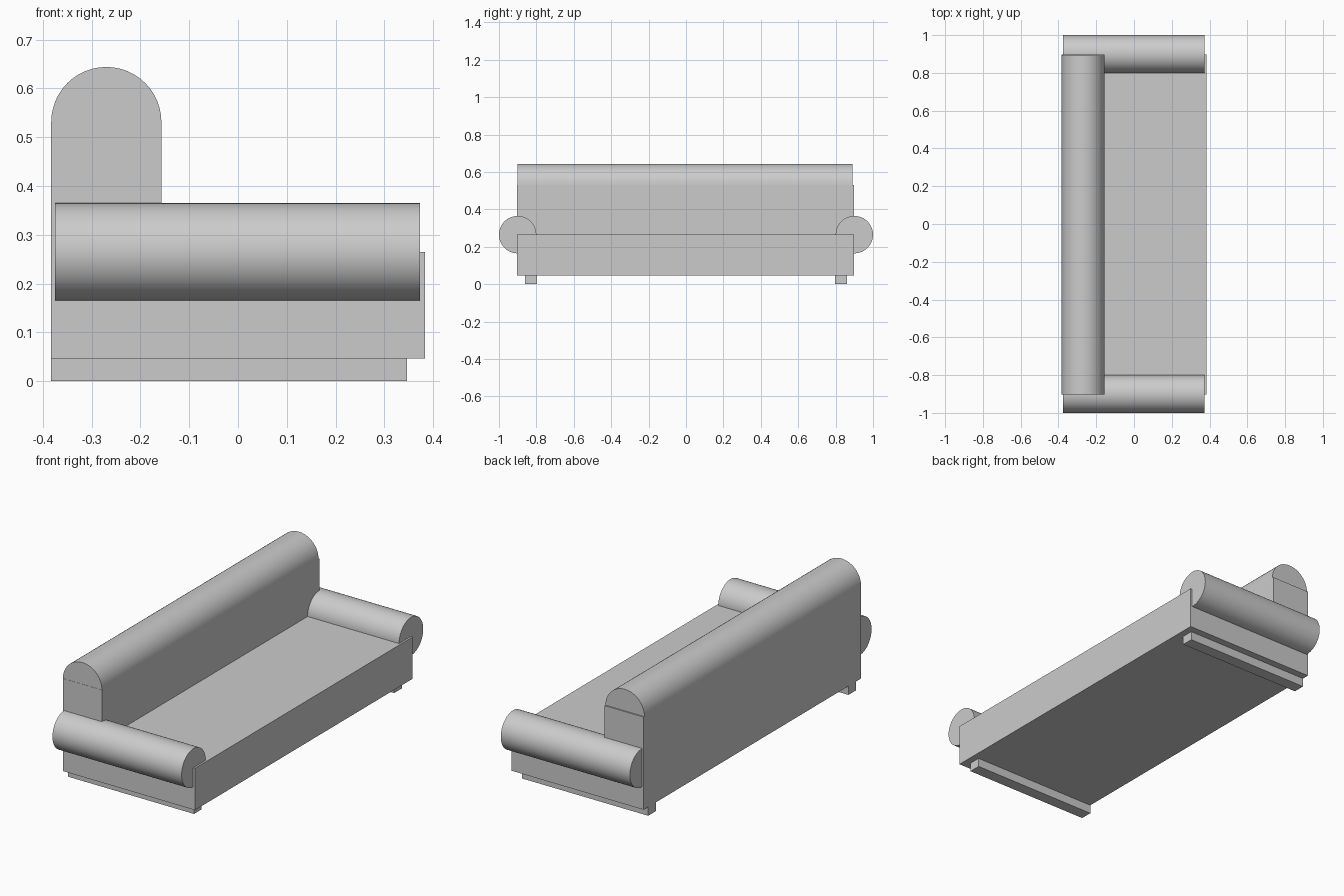
import bpy
import math

cube = bpy.data.objects.get("Cube")
if cube:
    bpy.data.objects.remove(cube, do_unlink=True)

# One upholstery colour
grey = bpy.data.materials.new("light grey")
grey.use_nodes = True
grey.diffuse_color = (0.6, 0.6, 0.6, 1)
grey.node_tree.nodes["Principled BSDF"].inputs["Base Color"].default_value = grey.diffuse_color


def extrude(name, outline, axis, start, end, smooth=False):
    """Prism from a 2D outline: (x, z) along y, or (y, z) along x."""
    def place(p, d):
        return (p[0], d, p[1]) if axis == "y" else (d, p[0], p[1])
    n = len(outline)
    verts = [place(p, d) for d in (start, end) for p in outline]
    faces = [tuple(range(n)), tuple(range(2 * n - 1, n - 1, -1))]
    faces += [(i, i + n, (i + 1) % n + n, (i + 1) % n) for i in range(n)]
    if axis == "x":
        faces = [f[::-1] for f in faces]
    mesh = bpy.data.meshes.new(name)
    mesh.from_pydata(verts, [], faces)
    mesh.materials.append(grey)
    obj = bpy.data.objects.new(name, mesh)
    bpy.context.collection.objects.link(obj)
    if smooth:
        bpy.ops.object.select_all(action="DESELECT")
        obj.select_set(True)
        bpy.context.view_layer.objects.active = obj
        bpy.ops.object.shade_smooth_by_angle(angle=math.radians(30))
    return obj


def rect(a0, a1, z0, z1):
    return [(a0, z0), (a1, z0), (a1, z1), (a0, z1)]


def arc(a, z, r, sweep, steps):
    return [(a + r * math.cos(sweep * i / steps), z + r * math.sin(sweep * i / steps))
            for i in range(steps)]


# Seat base and backrest
extrude("seat_base", rect(-0.383, 0.383, 0.046, 0.265), "y", -0.903, 0.898)
extrude("backrest", rect(-0.383, -0.157, 0.265, 0.531), "y", -0.903, 0.898)

# Half-round roll along the top of the backrest
roll = arc(-0.27, 0.531, 0.113, math.pi, 24) + [(-0.383, 0.531)]
extrude("backrest_roll", roll, "y", -0.902, 0.891, smooth=True)

# Round arms and long feet at both ends
for side, s in (("right", -1), ("left", 1)):
    extrude(side + "_arm", arc(s * 0.9, 0.265, 0.1, math.tau, 48), "x", -0.375, 0.373, smooth=True)
    y0, y1 = sorted((s * 0.797, s * 0.86))
    extrude(side + "_foot", rect(y0, y1, 0, 0.046), "x", -0.383, 0.347)
